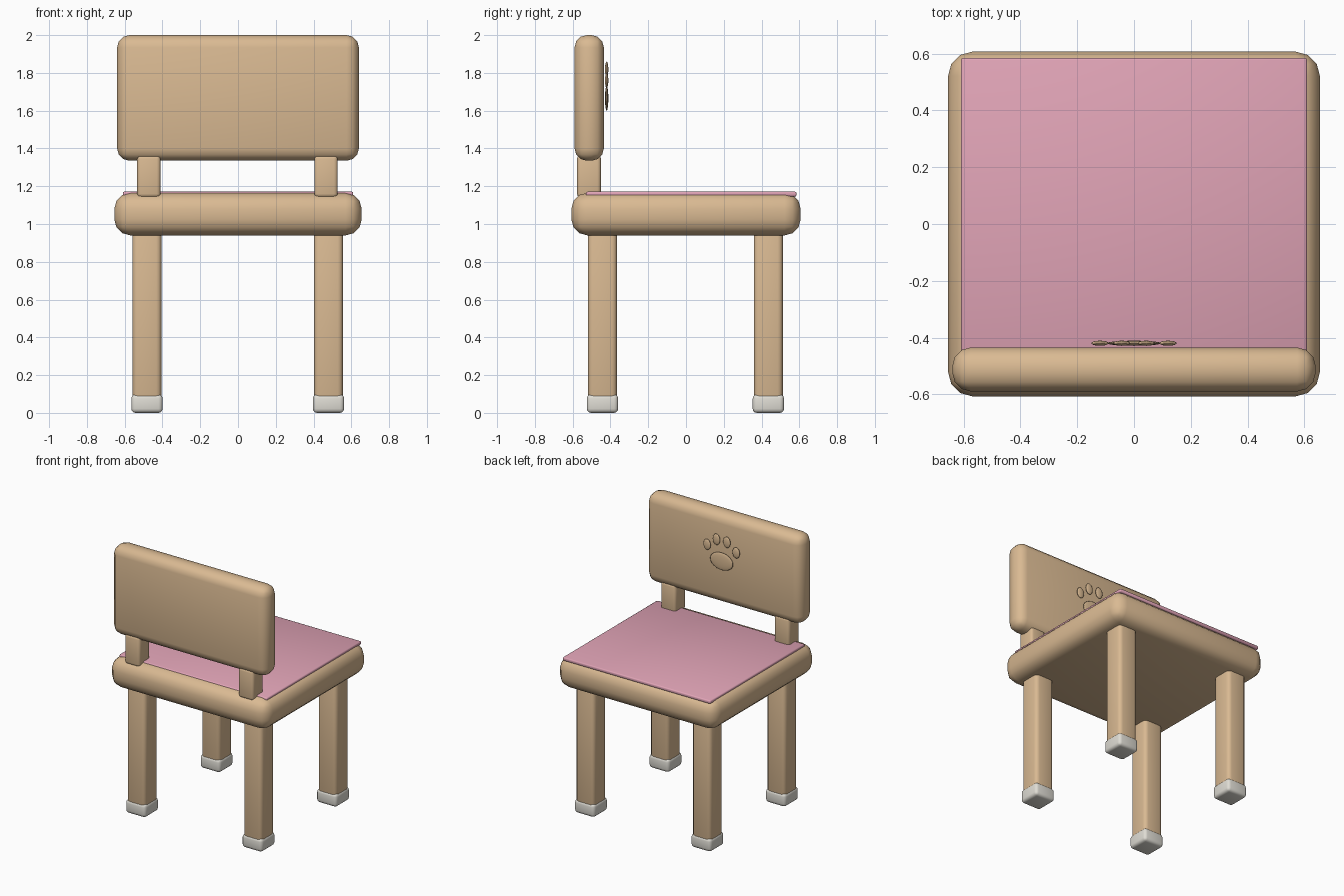
import bpy
import bmesh
from mathutils import Vector

if "Cube" in bpy.data.objects:
    bpy.data.objects.remove(bpy.data.objects["Cube"], do_unlink=True)


def make_material(name, rgb):
    mat = bpy.data.materials.new(name)
    mat.use_nodes = True
    mat.diffuse_color = (*rgb, 1)
    mat.node_tree.nodes["Principled BSDF"].inputs["Base Color"].default_value = (*rgb, 1)
    return mat


wood = make_material("light wood", (0.70, 0.49, 0.29))
pink = make_material("pink fabric", (0.75, 0.37, 0.47))
white = make_material("off white", (0.74, 0.72, 0.66))


def finish(name, bm, mat):
    mesh = bpy.data.meshes.new(name)
    for face in bm.faces:
        face.smooth = True
    bm.to_mesh(mesh)
    bm.free()
    mesh.materials.append(mat)
    obj = bpy.data.objects.new(name, mesh)
    bpy.context.scene.collection.objects.link(obj)
    return obj


def rounded_box(name, low, high, radius, mat, segments=3):
    """Box between two corners with rounded edges."""
    low, high = Vector(low), Vector(high)
    bm = bmesh.new()
    bmesh.ops.create_cube(bm, size=1)
    bmesh.ops.scale(bm, vec=high - low, verts=bm.verts)
    bmesh.ops.translate(bm, vec=(low + high) / 2, verts=bm.verts)
    bmesh.ops.bevel(bm, geom=bm.edges[:], offset=radius, segments=segments,
                    profile=0.5, affect="EDGES", clamp_overlap=True)
    return finish(name, bm, mat)


def pad(name, x, z, width, height):
    """Thin oval on the seat side of the backrest."""
    bm = bmesh.new()
    bmesh.ops.create_uvsphere(bm, u_segments=20, v_segments=12, radius=0.5)
    bmesh.ops.scale(bm, vec=(width, 0.018, height), verts=bm.verts)
    bmesh.ops.translate(bm, vec=(x, -0.42, z), verts=bm.verts)
    return finish(name, bm, wood)


# Seat and cushion
rounded_box("seat", (-0.655, -0.607, 0.94), (0.655, 0.607, 1.165), 0.085, wood)
rounded_box("cushion", (-0.61, -0.53, 1.145), (0.61, 0.585, 1.171), 0.008, pink, 2)

# Backrest
rounded_box("backrest", (-0.64, -0.59, 1.335), (0.64, -0.435, 2.0), 0.065, wood)

# Legs, feet and backrest posts
for side, x in (("right", -0.482), ("left", 0.479)):
    for end, y in (("front", -0.442), ("back", 0.436)):
        rounded_box(f"{end}_{side}_leg", (x - 0.077, y - 0.077, 0.05),
                    (x + 0.077, y + 0.077, 0.97), 0.028, wood)
        rounded_box(f"{end}_{side}_foot", (x - 0.083, y - 0.083, 0),
                    (x + 0.083, y + 0.083, 0.098), 0.022, white)
    px = x + 0.01 if x < 0 else x - 0.013
    rounded_box(f"{side}_post", (px - 0.062, -0.577, 1.14),
                (px + 0.062, -0.45, 1.365), 0.02, wood)

# Raised paw ornament
pad("paw_palm", 0, 1.665, 0.19, 0.13)
for side, s in (("right", -1), ("left", 1)):
    pad(f"paw_outer_toe_{side}", s * 0.12, 1.76, 0.06, 0.08)
    pad(f"paw_inner_toe_{side}", s * 0.043, 1.818, 0.06, 0.083)
